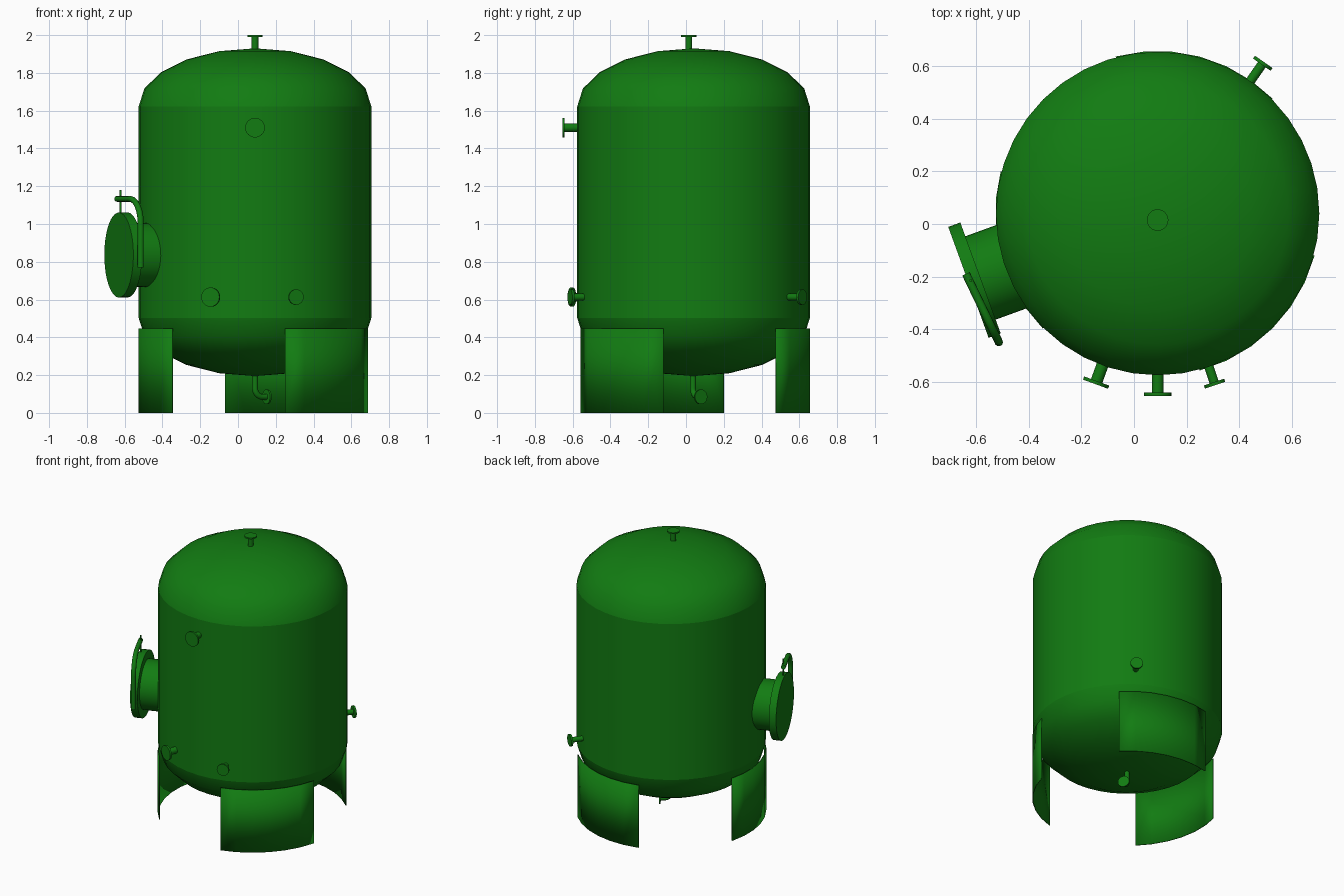
import bpy, bmesh
from math import cos, sin, pi, radians
from mathutils import Vector

if "Cube" in bpy.data.objects:
    bpy.data.objects.remove(bpy.data.objects["Cube"])

CX, CY, R = 0.09, 0.04, 0.616
Z_LOW, Z_HIGH, HEAD = 0.503, 1.622, 0.308
UP = Vector((0, 0, 1))

green = bpy.data.materials.new("green_paint")
green.diffuse_color = (0.006, 0.2, 0.006, 1)
green.use_nodes = True
green.node_tree.nodes["Principled BSDF"].inputs["Base Color"].default_value = green.diffuse_color


def finish(name, bm):
    bmesh.ops.remove_doubles(bm, verts=bm.verts, dist=1e-5)
    bmesh.ops.recalc_face_normals(bm, faces=bm.faces)
    me = bpy.data.meshes.new(name)
    bm.to_mesh(me)
    bm.free()
    me.shade_smooth()
    me.set_sharp_from_angle(angle=radians(35))
    me.materials.append(green)
    ob = bpy.data.objects.new(name, me)
    bpy.context.collection.objects.link(ob)
    return ob


def lathe(name, profile, origin, axis, segs=24):
    """Revolve (radius, distance along axis) points around an axis."""
    bm = bmesh.new()
    rot = UP.rotation_difference(Vector(axis).normalized()).to_matrix()
    o = Vector(origin)
    vs = [bm.verts.new(o + rot @ Vector((r, 0, d))) for r, d in profile]
    es = [bm.edges.new(p) for p in zip(vs, vs[1:])]
    bmesh.ops.spin(bm, geom=vs + es, cent=o, axis=rot @ UP, angle=2 * pi,
                   steps=segs, use_merge=True)
    return finish(name, bm)


def pipe(name, points, radius):
    """Round tube along a list of points."""
    cu = bpy.data.curves.new(name, 'CURVE')
    cu.dimensions = '3D'
    cu.bevel_depth = radius
    cu.bevel_resolution = 3
    cu.use_fill_caps = True
    sp = cu.splines.new('POLY')
    sp.points.add(len(points) - 1)
    for p, co in zip(sp.points, points):
        p.co = (*co, 1)
    cu.materials.append(green)
    ob = bpy.data.objects.new(name, cu)
    bpy.context.collection.objects.link(ob)
    return ob


def flanged(name, origin, axis, start, end, r, flange_r, thick, segs=24):
    """Pipe stub closed by a round flange."""
    prof = [(r, start), (r, end - thick), (flange_r, end - thick),
            (flange_r, end), (0, end)]
    return lathe(name, prof, origin, axis, segs)


def radial(deg):
    return Vector((cos(radians(deg)), sin(radians(deg)), 0))


def elbow(corner, d_in, d_out, rad, steps=6):
    """Quarter bend replacing a square corner between two directions."""
    c = corner - d_in * rad + d_out * rad
    return [c - d_out * rad * cos(a) + d_in * rad * sin(a)
            for a in (i * pi / 2 / steps for i in range(steps + 1))]


# Tank shell and elliptical heads
lathe("tank_shell", [(R, Z_LOW), (R, Z_HIGH)], (CX, CY, 0), UP, 40)
arc = [(R * cos(i * pi / 10), HEAD * sin(i * pi / 10)) for i in range(5)] + [(0, HEAD)]
lathe("top_head", arc, (CX, CY, Z_HIGH), UP, 40)
lathe("bottom_head", [(r, -d) for r, d in arc], (CX, CY, Z_LOW), UP, 40)

# Three curved support plates
for n, mid in enumerate((-45, 75, 195), 1):
    bm = bmesh.new()
    cols = []
    for i in range(7):
        p = Vector((CX, CY, 0)) + radial(mid - 30 + i * 10) * R
        cols.append((bm.verts.new(p), bm.verts.new(p + UP * 0.448)))
    for (a, b), (c, d) in zip(cols, cols[1:]):
        bm.faces.new((a, c, d, b))
    leg = finish(f"support_leg_{n}", bm)
    mod = leg.modifiers.new("thickness", 'SOLIDIFY')
    mod.thickness = 0.006
    mod.offset = 0

# Side nozzles: angle, height, reach, pipe radius, flange radius
for name, deg, z, reach, r, fr in (
        ("upper_front_nozzle", 270, 1.51, 0.695, 0.022, 0.052),
        ("lower_left_nozzle", 250, 0.613, 0.692, 0.023, 0.051),
        ("lower_right_nozzle", 288.5, 0.613, 0.69, 0.018, 0.041),
        ("rear_nozzle", 55, 0.613, 0.705, 0.018, 0.041)):
    flanged(name, (CX, CY, z), radial(deg), 0.59, reach, r, fr, 0.013)

# Top vent
flanged("top_nozzle", (CX, CY - 0.025, 0), UP, 1.91, 2.0, 0.018, 0.041, 0.01)

# Manway with blind cover
out = radial(200)
flanged("manway", (CX, CY, 0.836), out, 0.55, 0.767, 0.169, 0.225, 0.049, 40)

# Davit arm and hanger rod for the cover
foot = Vector((-0.515, -0.45, 0.77))
tip = Vector((-0.64, -0.19, 1.133))
corner = Vector((foot.x, foot.y, tip.z))
bend = elbow(corner, UP, (tip - corner).normalized(), 0.13)
pipe("davit_arm", [foot] + bend + [tip], 0.016)
pipe("davit_rod", [(-0.622, -0.215, 1.05), (-0.622, -0.215, 1.18)], 0.006)

# Bottom drain elbow and its flange
side = radial(33)
corner = Vector((CX, CY - 0.003, 0.085))
bend = elbow(corner, -UP, side, 0.045)
pipe("drain_pipe", [corner + UP * 0.14] + bend + [corner + side * 0.07], 0.016)
flanged("drain_flange", corner, side, 0.05, 0.08, 0.016, 0.039, 0.01)
